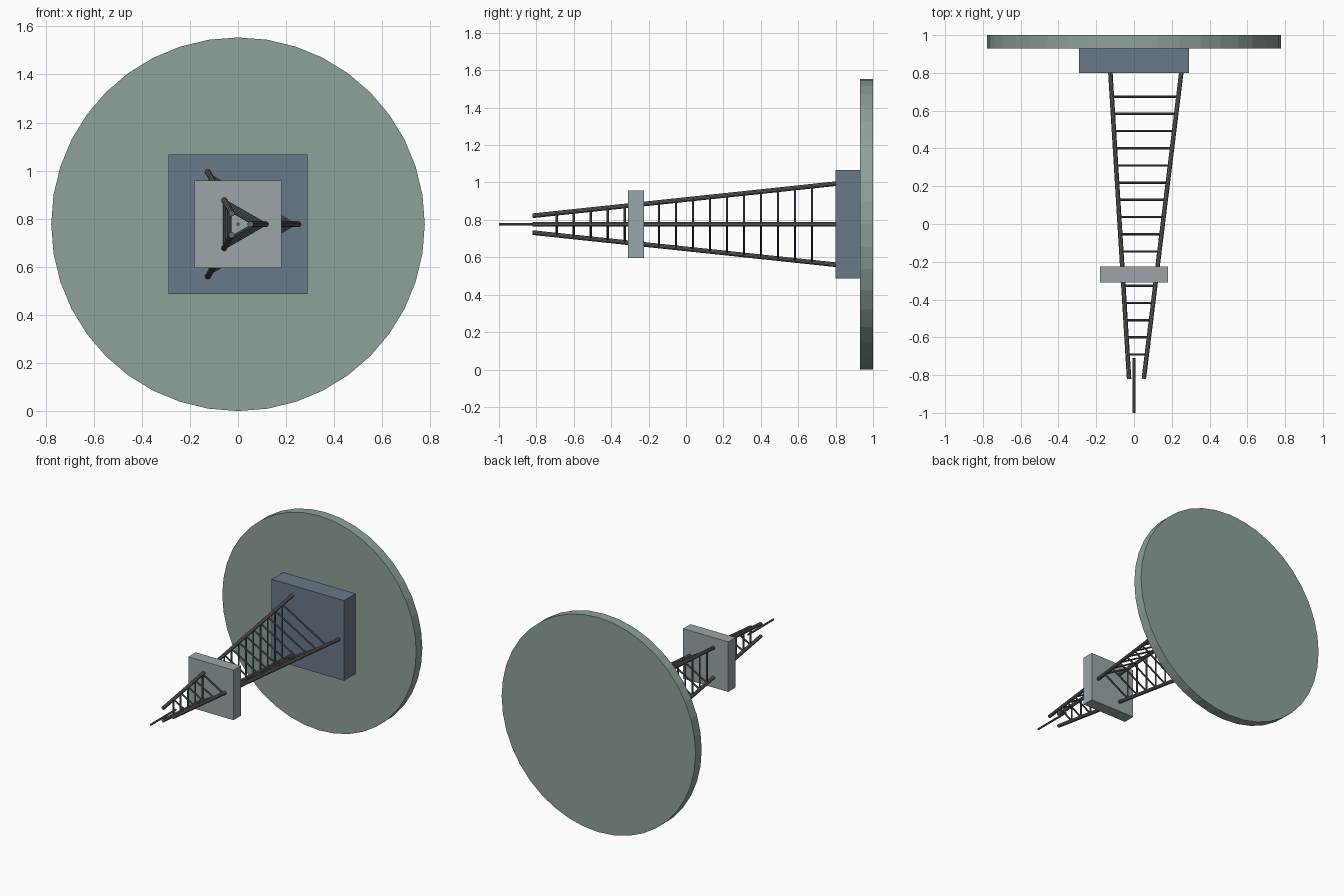
import bpy
from math import cos, sin, pi
from mathutils import Vector

if "Cube" in bpy.data.objects:
    bpy.data.objects.remove(bpy.data.objects["Cube"])

CZ = 0.777  # height of the long axis


def material(name, rgb):
    m = bpy.data.materials.new(name)
    m.diffuse_color = (*rgb, 1)
    m.use_nodes = True
    m.node_tree.nodes["Principled BSDF"].inputs["Base Color"].default_value = m.diffuse_color
    return m


disc_mat = material("sage", (0.27, 0.36, 0.32))
base_mat = material("slate_blue", (0.14, 0.19, 0.25))
plate_mat = material("pale_grey", (0.32, 0.38, 0.40))
leg_mat = material("warm_grey", (0.15, 0.14, 0.14))
rung_mat = material("dark_teal", (0.09, 0.13, 0.14))


def finish(name, mat):
    ob = bpy.context.object
    ob.name = name
    ob.data.materials.append(mat)
    return ob


def rod(name, a, b, r, sides, mat):
    a, b = Vector(a), Vector(b)
    d = b - a
    bpy.ops.mesh.primitive_cylinder_add(vertices=sides, radius=r, depth=d.length, location=(a + b) / 2,
                                        rotation=d.to_track_quat('Z', 'Y').to_euler())
    return finish(name, mat)


def box(name, half, y0, y1, mat):
    bpy.ops.mesh.primitive_cube_add(size=1, location=(0, (y0 + y1) / 2, CZ))
    ob = finish(name, mat)
    ob.scale = (2 * half, y1 - y0, 2 * half)


def leg_point(i, y):
    # leg centre line narrows from the base to the tip
    r = 0.25 + (0.052 - 0.25) * (0.80 - y) / 1.62
    a = i * 2 * pi / 3
    return (r * cos(a), y, CZ + r * sin(a))


# Ground disc, base block and observation platform
rod("ground_disc", (0, 0.93, CZ), (0, 1.0, CZ), 0.777, 40, disc_mat)
box("base_block", 0.29, 0.80, 0.93, base_mat)
box("platform", 0.181, -0.31, -0.225, plate_mat)

# Three converging legs
for i in range(3):
    rod(f"leg_{i + 1}", leg_point(i, 0.803), leg_point(i, -0.82), 0.0125, 10, leg_mat)

# Triangles of rungs up the tower
for k in range(16):
    y = 0.674 - 0.091 * k
    for i in range(3):
        rod(f"rung_{k + 1}_{i + 1}", leg_point(i, y), leg_point((i + 1) % 3, y), 0.006, 8, rung_mat)

# Antenna at the tip
rod("antenna", (0, -0.71, CZ), (0, -1.0, CZ), 0.007, 8, leg_mat)
